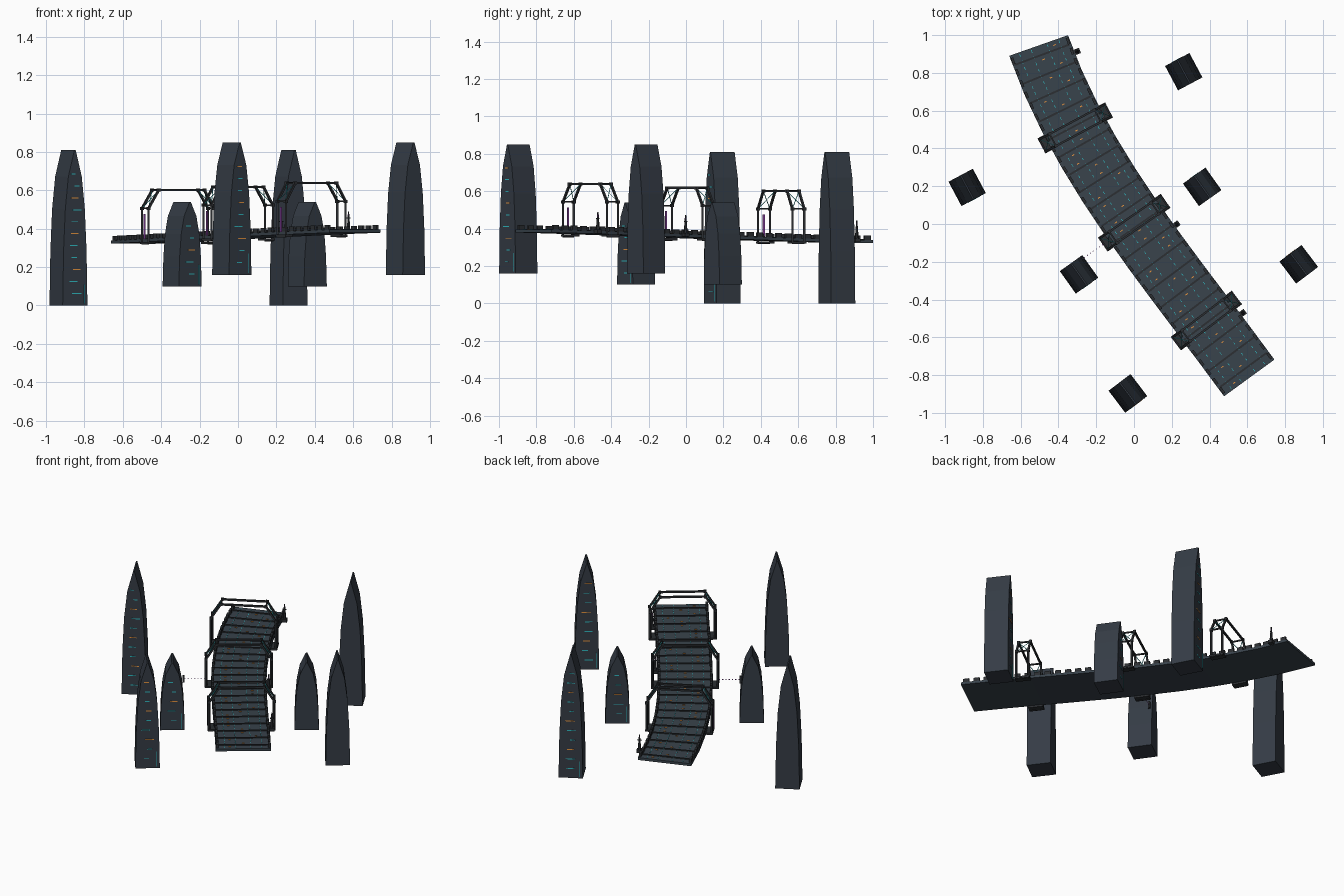
import bpy, bmesh, random
from math import hypot
from mathutils import Vector, Matrix

if "Cube" in bpy.data.objects:
    bpy.data.objects.remove(bpy.data.objects["Cube"])

random.seed(4)
UP = Vector((0, 0, 1))
HALF = 0.165                                   # half road width
P = [Vector(p) for p in ((.61, -.815, .387), (.197, -.248, .372),
                         (-.274, .287, .342), (-.505, .945, .33))]


def road(t):
    """Point, forward direction and rightward direction of the road at t."""
    s = 1 - t
    pos = P[0]*s**3 + P[1]*3*s*s*t + P[2]*3*s*t*t + P[3]*t**3
    d = (P[1]-P[0])*s*s + (P[2]-P[1])*2*s*t + (P[3]-P[2])*t*t
    d.z = 0
    d.normalize()
    return pos, d, d.cross(UP)


def at(t, side, up=0.0, along=0.0):
    p, d, r = road(t)
    return p + r*side + d*along + UP*up


def material(name, rgb):
    m = bpy.data.materials.new(name)
    m.diffuse_color = (*rgb, 1)
    m.use_nodes = True
    m.node_tree.nodes["Principled BSDF"].inputs["Base Color"].default_value = m.diffuse_color
    return m


SLATE = material("slate", (.035, .045, .06))
ASPHALT = material("asphalt", (.04, .055, .07))
METAL = material("dark_metal", (.025, .028, .032))
CYAN = material("cyan_glow", (.03, .5, .55))
ORANGE = material("orange_glow", (.8, .3, .05))
PURPLE = material("purple_glow", (.35, .08, .5))

parts = {}


def part(name, mat):
    if name not in parts:
        parts[name] = (bmesh.new(), mat)
    return parts[name][0]


def box(bm, c, x, y, size):
    """Box centred at c with local axes x, y and their cross product."""
    z = x.cross(y)
    m = Matrix((x*size[0], y*size[1], z*size[2])).transposed().to_4x4()
    bmesh.ops.create_cube(bm, size=1, matrix=Matrix.Translation(c) @ m)


def beam(bm, a, b, w):
    d = (b - a).normalized()
    ref = UP if abs(d.z) < .9 else Vector((1, 0, 0))
    x = d.cross(ref).normalized()
    box(bm, (a + b)/2, x, d.cross(x), (w, w, (b - a).length))


def road_box(bm, t, side, up, size, along=0.0):
    """Box aligned to the road; size is across, along, high."""
    _, d, r = road(t)
    box(bm, at(t, side, up, along), r, d, size)


# Deck: thin rectangular slab swept along the road
deck = part("road_deck", ASPHALT)
prev = None
N = 10
for i in range(N + 1):
    t = i / N
    ring = [deck.verts.new(at(t, s, u)) for s, u in
            ((-HALF, -.008), (HALF, -.008), (HALF, .008), (-HALF, .008))]
    if prev:
        for k in range(4):
            deck.faces.new((prev[k], prev[(k+1) % 4], ring[(k+1) % 4], ring[k]))
    if i in (0, N):
        deck.faces.new(ring)
    prev = ring

# Cross ribs and barrier blocks along both edges
for i in range(20):
    road_box(part("deck_ribs", METAL), (i + .5)/20, 0, .009, (.31, .01, .008))
for i in range(34):
    for side in (-1, 1):
        road_box(part("edge_barriers", METAL), (i + .5)/34, side*(HALF - .01),
                 .018, (.014, .036, .028))

# Lane dashes and orange studs
for i in range(60):
    for s in (-.11, -.045, .045, .11):
        road_box(part("lane_dashes", CYAN), (i + .5)/60, s, .009, (.003, .015, .003))
for i in range(40):
    road_box(part("lane_studs", ORANGE), (i + .5)/40, random.choice((-.08, 0, .08)),
             .01, (.014, .005, .004))

# Portal frames: twin chamfered arches with lattice between
ARCHES = (.18, .486, .77)
W, TOPW, POST, TOP = .195, .135, .165, .26
for t in ARCHES:
    fr = part("portal_frames", METAL)
    rows = []
    for a in (-.036, .036):
        pts = [at(t, s, u, a) for s, u in
               ((-W, -.02), (-W, POST), (-TOPW, TOP), (TOPW, TOP), (W, POST), (W, -.02))]
        for p, q in zip(pts, pts[1:]):
            beam(fr, p, q, .011)
        rows.append(pts)
    for p, q in zip(*rows):
        beam(fr, p, q, .008)
    for p in rows[0][1:5] + rows[1][1:5]:
        _, d, r = road(t)
        box(fr, p, r, d, (.016, .016, .016))
    for k in (1, 3):
        beam(part("portal_lattice", CYAN), rows[0][k], rows[1][k+1], .003)
        beam(part("portal_lattice", CYAN), rows[1][k], rows[0][k+1], .003)
    for side in (-1, 1):
        road_box(fr, t, side*(HALF + .015), -.015, (.045, .09, .012))
    road_box(part("portal_banner", PURPLE), t, -W - .004, .07, (.004, .012, .13))

# Towers: lancet profile extruded along the road direction
PROFILE = ((0, 1), (.35, .93), (.62, .79), (.83, .54), (1, .05))
TOWERS = ((.42, -.555, .567, .16, .85, .15), (.035, -.035, .40, .10, .54, .45),
          (-.31, .50, .65, 0, .81, .77))
R = .073
for cx, cy, off, z0, z1, t in TOWERS:
    _, d, r = road(t)
    for side in (-1, 1):
        base = Vector((cx, cy, 0)) + r*off*side
        tw = part("towers", SLATE)
        outline = [(f, h*R) for f, h in PROFILE] + [(f, -h*R) for f, h in reversed(PROFILE)]
        ends = [[tw.verts.new(base + d*e + r*x + UP*(z0 + (z1 - z0)*f)) for f, x in outline]
                for e in (-R, R)]
        for e in ends:
            tw.faces.new(e)
        n = len(outline)
        for k in range(n):
            tw.faces.new((ends[0][k], ends[0][(k+1) % n], ends[1][(k+1) % n], ends[1][k]))
        # window strips on the end face
        rows = int((z1 - z0)/.06)
        for k in range(1, rows - 1):
            z = z0 + (z1 - z0)*k/rows
            lit = part("windows_orange", ORANGE) if k % 3 == 0 else part("windows_cyan", CYAN)
            w = random.uniform(.02, .06)
            box(lit, base + d*R*side + r*random.uniform(-.012, .012) + UP*z, r, d,
                (w, .003, .005))
        # corner glow line
        box(part("tower_glow", CYAN), base + d*R*side - r*side*.055 + UP*(z0 + .06),
            r, d, (.003, .003, .1))

# Lamp masts on the right edge: plinth, tapered spire and crossbar
for t, s in ((.14, .178), (.42, .178), (.95, .18)):
    m = part("lamp_masts", METAL)
    road_box(m, t, s, .005, (.032, .03, .02))
    bmesh.ops.create_cone(m, cap_ends=True, segments=6, radius1=.011, radius2=.003,
                          depth=.1, matrix=Matrix.Translation(at(t, s, .06)))
    road_box(m, t, s, .075, (.024, .006, .005))
    road_box(part("lamp_glow", PURPLE), t, s, .088, (.007, .007, .014))

# Small hanging sign linked by a dotted cable to the middle portal
road_box(part("hanging_sign", METAL), .486, -.33, .02, (.012, .012, .045))
a, b = at(.486, -W, .02), at(.486, -.33, .02)
for k in range(7):
    p = a.lerp(b, k/7)
    road_box(part("sign_cable", PURPLE), .486, -W - (b - a).length*(k + .5)/7, .02,
             (.008, .003, .003))

for name, (bm, mat) in parts.items():
    bmesh.ops.recalc_face_normals(bm, faces=bm.faces)
    me = bpy.data.meshes.new(name)
    bm.to_mesh(me)
    bm.free()
    me.materials.append(mat)
    bpy.context.collection.objects.link(bpy.data.objects.new(name, me))
